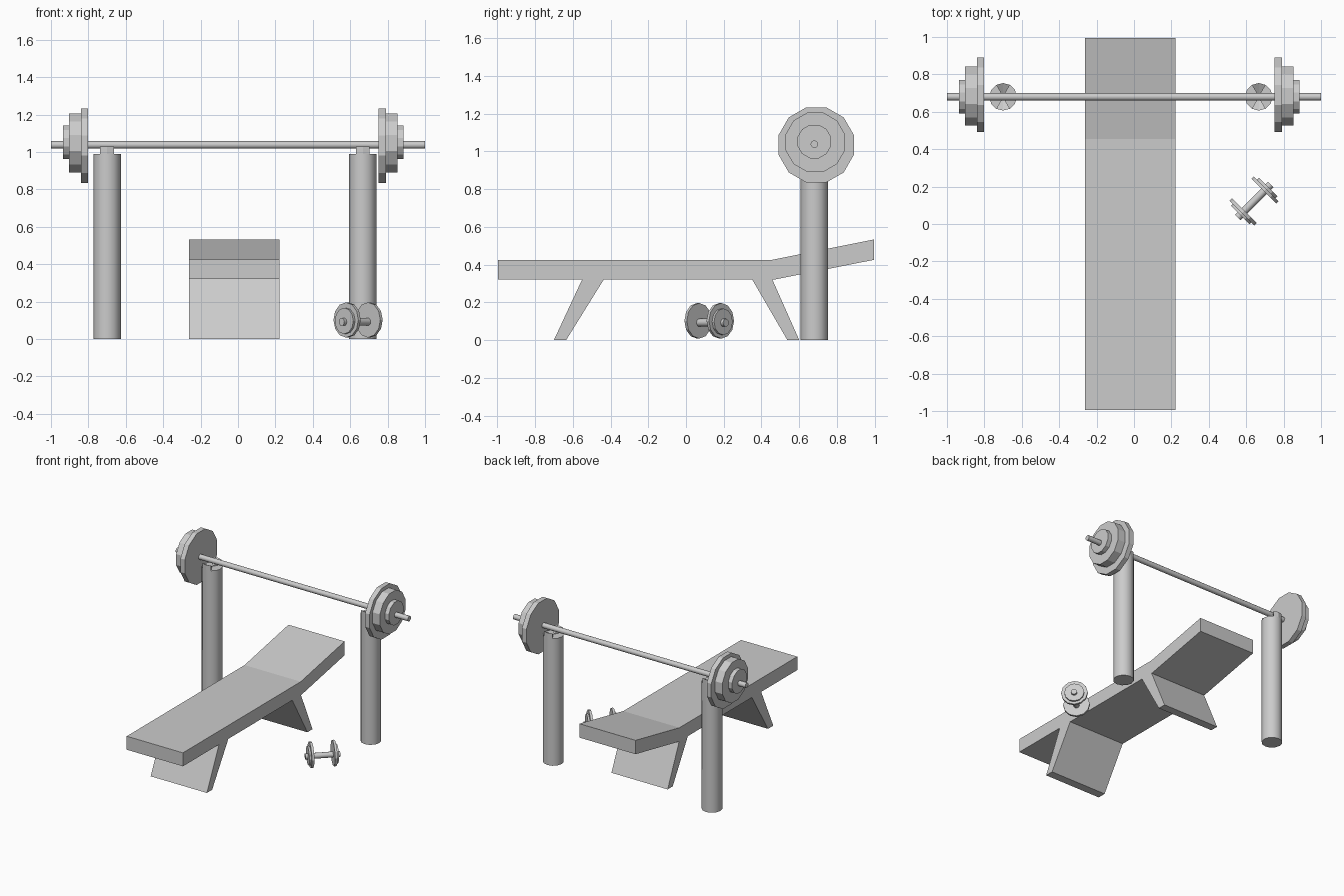
import bpy, bmesh
from math import sin, cos, pi, radians
from mathutils import Vector

if "Cube" in bpy.data.objects:
    bpy.data.objects.remove(bpy.data.objects["Cube"])

def add_mesh(name, verts, faces):
    me = bpy.data.meshes.new(name)
    me.from_pydata(verts, [], faces)
    bm = bmesh.new()
    bm.from_mesh(me)
    bmesh.ops.recalc_face_normals(bm, faces=bm.faces)
    bm.to_mesh(me)
    bm.free()
    ob = bpy.data.objects.new(name, me)
    bpy.context.collection.objects.link(ob)
    return ob

def prism(name, profile, x0, x1):
    """Extrude a (y, z) outline along x."""
    n = len(profile)
    verts = [(x, y, z) for x in (x0, x1) for y, z in profile]
    faces = [tuple(range(n)), tuple(range(n, 2 * n))]
    faces += [(i, (i + 1) % n, n + (i + 1) % n, n + i) for i in range(n)]
    return add_mesh(name, verts, faces)

def rod(name, centre, axis, length, radius, sides=12, spin=0.0):
    """Cylinder along any axis."""
    bpy.ops.mesh.primitive_cylinder_add(vertices=sides, radius=radius, depth=length)
    ob = bpy.context.object
    ob.name = ob.data.name = name
    for v in ob.data.vertices:
        x, y = v.co.x, v.co.y
        v.co.x, v.co.y = x * cos(spin) - y * sin(spin), x * sin(spin) + y * cos(spin)
    ob.rotation_euler = Vector(axis).to_track_quat('Z', 'Y').to_euler()
    ob.location = centre
    return ob

# bench pad and its two slanted slab legs
X0, X1 = -0.262, 0.222
prism("bench_pad", [(-0.995, 0.32), (0.465, 0.32), (0.995, 0.425), (0.995, 0.533),
                    (0.455, 0.425), (-0.995, 0.425)], X0, X1)
prism("front_leg", [(-0.70, 0), (-0.635, 0), (-0.435, 0.322), (-0.55, 0.322)], X0, X1)
prism("back_leg", [(0.537, 0), (0.60, 0), (0.457, 0.322), (0.35, 0.322)], X0, X1)

# rack posts with two raised wedges cradling the bar
BY, BZ, MID, PR = 0.68, 1.038, -0.025, 0.0735
for side, px in (("left", -0.70), ("right", 0.667)):
    rod(side + "_post", (px, BY, 0.495), (0, 0, 1), 0.99, PR)
    for end, s in (("front", -1), ("back", 1)):
        rim = [(px + PR * sin(radians(a)), BY + s * PR * cos(radians(a))) for a in (-30, 0, 30)]
        verts = [(px, BY, 0.99)] + [(x, y, z) for z in (0.985, 1.03) for x, y in rim]
        add_mesh(f"{side}_cradle_{end}", verts,
                 [(0, 1, 2), (0, 2, 3), (0, 4, 5), (0, 5, 6),
                  (1, 2, 5, 4), (2, 3, 6, 5), (0, 1, 4), (0, 3, 6)])

# barbell
rod("barbell_bar", (0, BY, BZ), (1, 0, 0), 2.0, 0.02)
for side, s in (("left", -1), ("right", 1)):
    for name, a, b, r, y, z in (("large", 0.777, 0.815, 0.206, 0.69, 1.034),
                                ("medium", 0.815, 0.878, 0.163, 0.685, 1.048),
                                ("small", 0.878, 0.911, 0.092, 0.68, 1.052)):
        rod(f"{side}_{name}_plate", (MID + s * (a + b) / 2, y, z), (1, 0, 0),
            b - a, r, 12, pi / 12)

# dumbbell lying on the floor at 45 degrees
C = Vector((0.642, 0.123, 0.092))
D = Vector((1, 1, 0)).normalized()
rod("dumbbell_handle", C, D, 0.25, 0.021)
for side, s in (("near", -1), ("far", 1)):
    up = Vector((0, 0, 0.01))
    rod(side + "_dumbbell_plate", C + D * s * 0.083 + up, D, 0.018, 0.094)
    rod(side + "_dumbbell_outer_plate", C + D * s * 0.099 + up * 0.5, D, 0.014, 0.07)

# soften the rounded bar and posts
for ob in bpy.context.collection.objects:
    if "post" in ob.name or "bar_bar" in ob.name or "bell_bar" in ob.name or "handle" in ob.name:
        bpy.ops.object.select_all(action='DESELECT')
        ob.select_set(True)
        bpy.context.view_layer.objects.active = ob
        bpy.ops.object.shade_smooth_by_angle(angle=radians(40))
